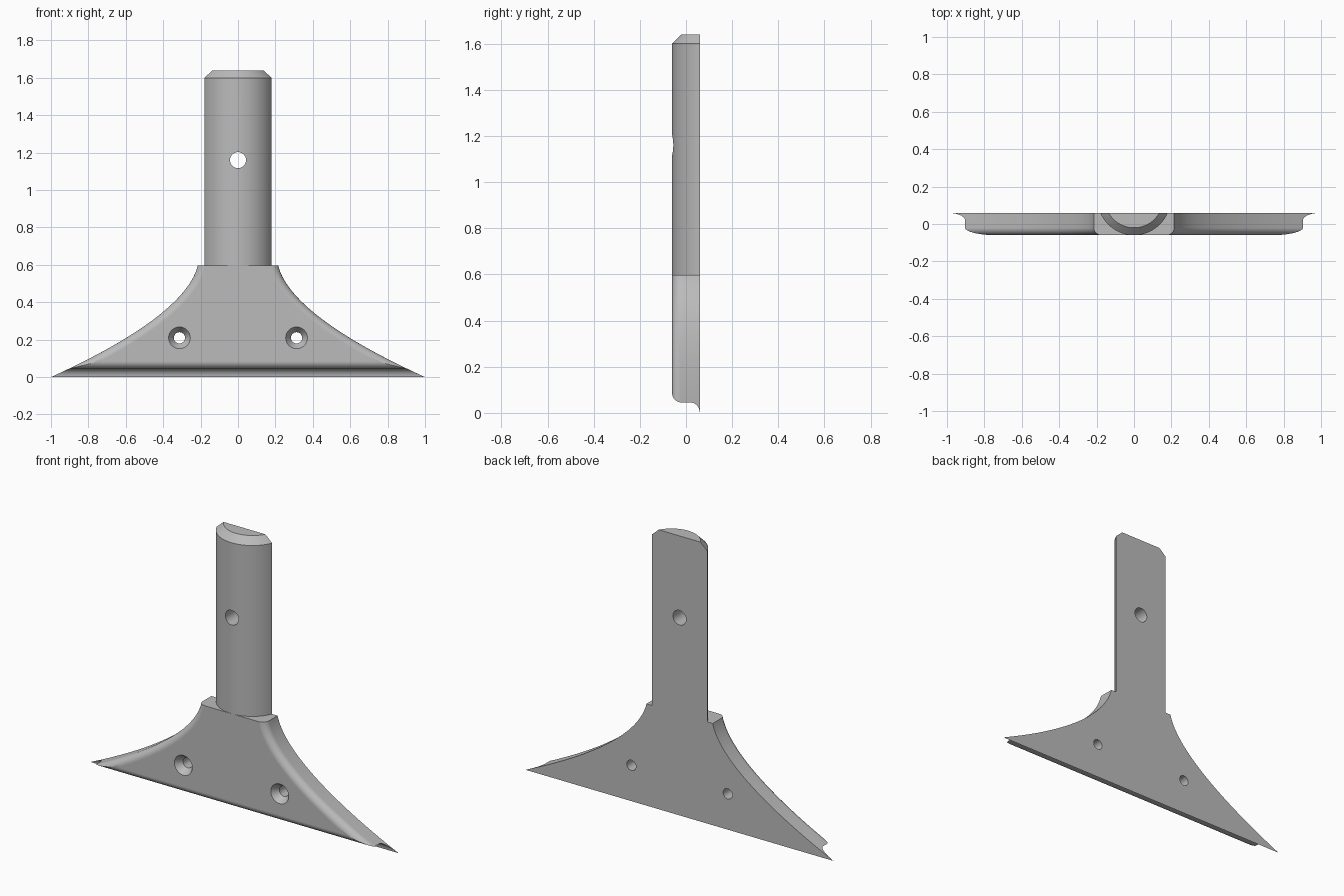
import bpy, bmesh, math
from mathutils import Vector, Matrix
from mathutils.geometry import interpolate_bezier

if "Cube" in bpy.data.objects:
    bpy.data.objects.remove(bpy.data.objects["Cube"], do_unlink=True)

BACK, FRONT, SHOULDER, TOP = 0.06, -0.06, 0.597, 1.64
FILLET, LIP = 0.04, 0.045

grey = bpy.data.materials.new("plain grey")
grey.use_nodes = True
grey.diffuse_color = (0.5, 0.5, 0.5, 1)
grey.node_tree.nodes["Principled BSDF"].inputs["Base Color"].default_value = (0.5, 0.5, 0.5, 1)


def add_object(name, bm):
    bmesh.ops.recalc_face_normals(bm, faces=bm.faces)
    mesh = bpy.data.meshes.new(name)
    bm.to_mesh(mesh)
    bm.free()
    mesh.materials.append(grey)
    obj = bpy.data.objects.new(name, mesh)
    bpy.context.collection.objects.link(obj)
    return obj


def loft(name, rings):
    """Skin a stack of closed rings and cap both ends."""
    bm = bmesh.new()
    rows = [[bm.verts.new(p) for p in ring] for ring in rings]
    for a, b in zip(rows, rows[1:]):
        for i in range(len(a)):
            j = (i + 1) % len(a)
            bm.faces.new((a[i], a[j], b[j], b[i]))
    bm.faces.new(rows[0])
    bm.faces.new(rows[-1])
    return add_object(name, bm)


def drill(target, x, z, r_front, r_back, y_front, y_back):
    """Cut a round or tapered hole along y."""
    bm = bmesh.new()
    place = Matrix.Translation((x, (y_front + y_back) / 2, z)) @ Matrix.Rotation(math.pi / 2, 4, "X")
    bmesh.ops.create_cone(bm, cap_ends=True, segments=40, radius1=r_back, radius2=r_front,
                          depth=y_back - y_front, matrix=place)
    cutter = add_object("hole_cutter", bm)
    cutter.hide_render = True
    mod = target.modifiers.new("hole", "BOOLEAN")
    mod.operation, mod.solver, mod.object = "DIFFERENCE", "EXACT", cutter
    bpy.context.view_layer.objects.active = target
    bpy.ops.object.modifier_apply(modifier=mod.name)
    bpy.data.objects.remove(cutter, do_unlink=True)


def finish(obj):
    bpy.ops.object.select_all(action="DESELECT")
    obj.select_set(True)
    bpy.context.view_layer.objects.active = obj
    bpy.ops.object.shade_smooth_by_angle(angle=math.radians(30))
    mod = obj.modifiers.new("even shading", "WEIGHTED_NORMAL")
    mod.keep_sharp = True


# Blade: concave flared sides, from the thin back edge to the filleted front
side = interpolate_bezier(Vector((1, 0)), Vector((0.45, 0.25)),
                          Vector((0.25, 0.45)), Vector((0.215, SHOULDER)), 97)


def half_width(z, inset):
    for a, b in zip(side, side[1:]):
        if z <= b.y + 1e-6:
            slope = (b.x - a.x) / (b.y - a.y)
            return a.x + (z - a.y) * slope - inset * math.hypot(1, slope)
    return side[-1].x - inset


def blade_ring(y, inset, bottom):
    heights = [bottom + (SHOULDER - bottom) * p.y / SHOULDER for p in side[::4]]
    right = [(half_width(z, inset), y, z) for z in heights]
    return right + [(-x, y, z) for x, y, z in reversed(right)]


STEPS = 8
angles = [i / STEPS * math.pi / 2 for i in range(STEPS + 1)]
layers = [(BACK - FILLET * (1 - math.cos(a)), 0, LIP * math.sin(a)) for a in angles]
layers += [(FRONT + FILLET * (1 - math.sin(a)), FILLET * (1 - math.cos(a)),
            LIP + FILLET * (1 - math.cos(a))) for a in angles]
blade = loft("blade", [blade_ring(*layer) for layer in layers])
for x in (-0.313, 0.313):
    drill(blade, x, 0.21, 0.03, 0.03, -0.2, 0.2)
    drill(blade, x, 0.21, 0.086, 0.03, -0.1, -0.02)
finish(blade)

# Handle: flat-backed round bar with a chamfered top
RADIUS = 0.195
centre_y = FRONT + RADIUS


def handle_ring(z, radius):
    reach = math.acos((centre_y - BACK) / radius)
    turns = [reach * (i / 20 - 1) for i in range(41)]
    return [(radius * math.sin(t), centre_y - radius * math.cos(t), z) for t in turns]


handle = loft("handle", [handle_ring(SHOULDER, RADIUS), handle_ring(TOP - 0.04, RADIUS),
                         handle_ring(TOP, RADIUS - 0.04)])
drill(handle, 0, 1.16, 0.043, 0.043, -0.2, 0.2)
finish(handle)
